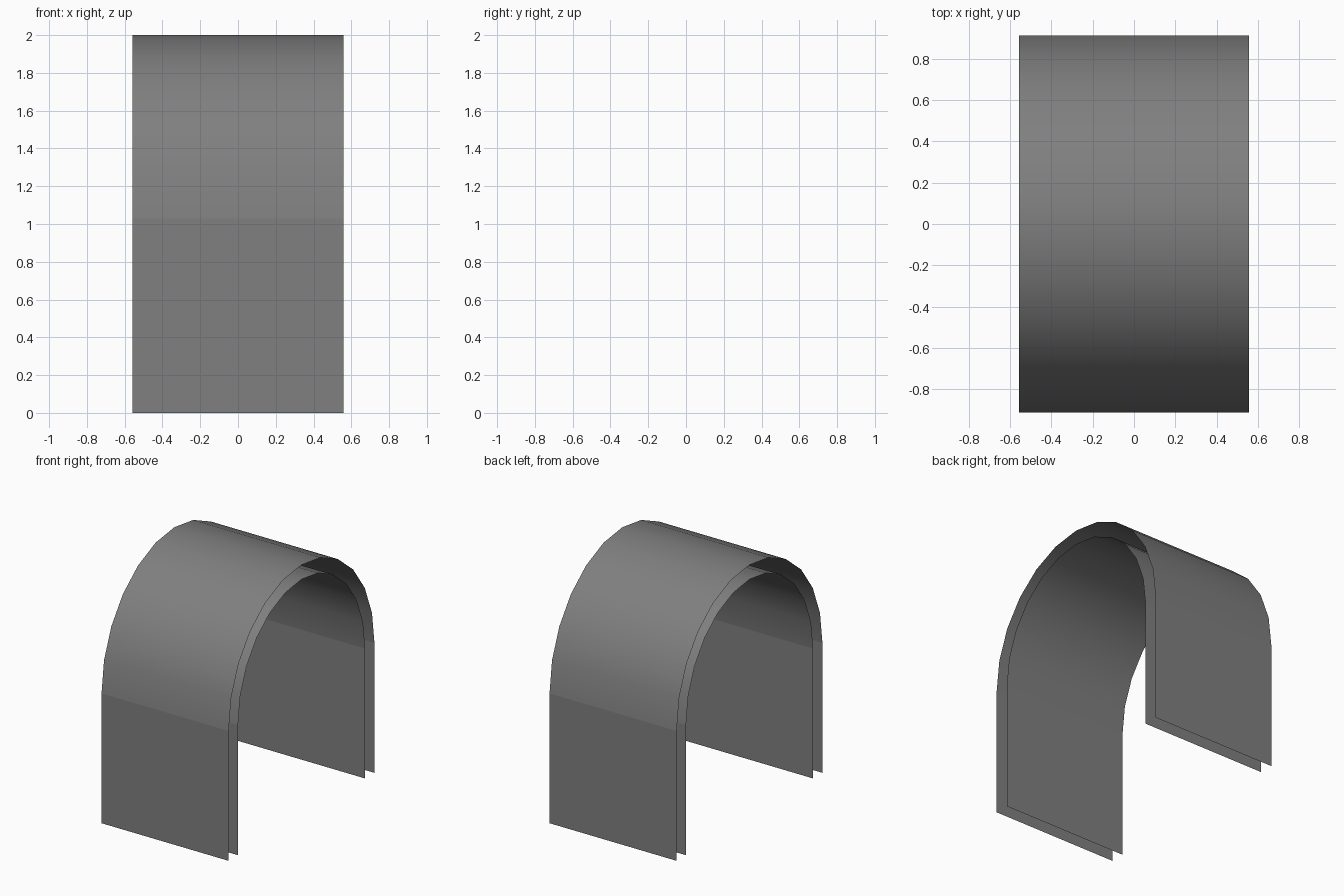
import bpy
import bmesh
import math

if "Cube" in bpy.data.objects:
    bpy.data.objects.remove(bpy.data.objects["Cube"])

HALF_LENGTH = 0.558   # half extent along x
SPRING = 1.03         # height where the vault starts
SEGMENTS = 12         # sides of the half-ellipse

grey = bpy.data.materials.new("mid grey")
grey.diffuse_color = (0.214, 0.214, 0.214, 1.0)
grey.use_nodes = True
grey.node_tree.nodes["Principled BSDF"].inputs["Base Color"].default_value = grey.diffuse_color


def arch_shell(name, half_width, top, inward):
    """Open sheet: straight walls plus an elliptical vault, extruded along x."""
    profile = [(-half_width, 0.0)]
    for i in range(SEGMENTS + 1):
        a = math.pi * i / SEGMENTS
        profile.append((-half_width * math.cos(a), SPRING + (top - SPRING) * math.sin(a)))
    profile.append((half_width, 0.0))

    bm = bmesh.new()
    rows = [[bm.verts.new((x, y, z)) for x in (-HALF_LENGTH, HALF_LENGTH)] for y, z in profile]
    for a, b in zip(rows, rows[1:]):
        loop = [a[0], a[1], b[1], b[0]]
        face = bm.faces.new(loop[::-1] if inward else loop)
        face.smooth = True
    # crisp line where the walls meet the vault
    for row in (rows[1], rows[-2]):
        bm.edges.get(row).smooth = False

    mesh = bpy.data.meshes.new(name)
    bm.to_mesh(mesh)
    bm.free()
    mesh.materials.append(grey)
    obj = bpy.data.objects.new(name, mesh)
    bpy.context.collection.objects.link(obj)
    return obj


# two nested sheets, open at the ends and along the bottom
arch_shell("outer_arch", 0.914, 2.0, False)
arch_shell("inner_arch", 0.797, 1.885, True)
